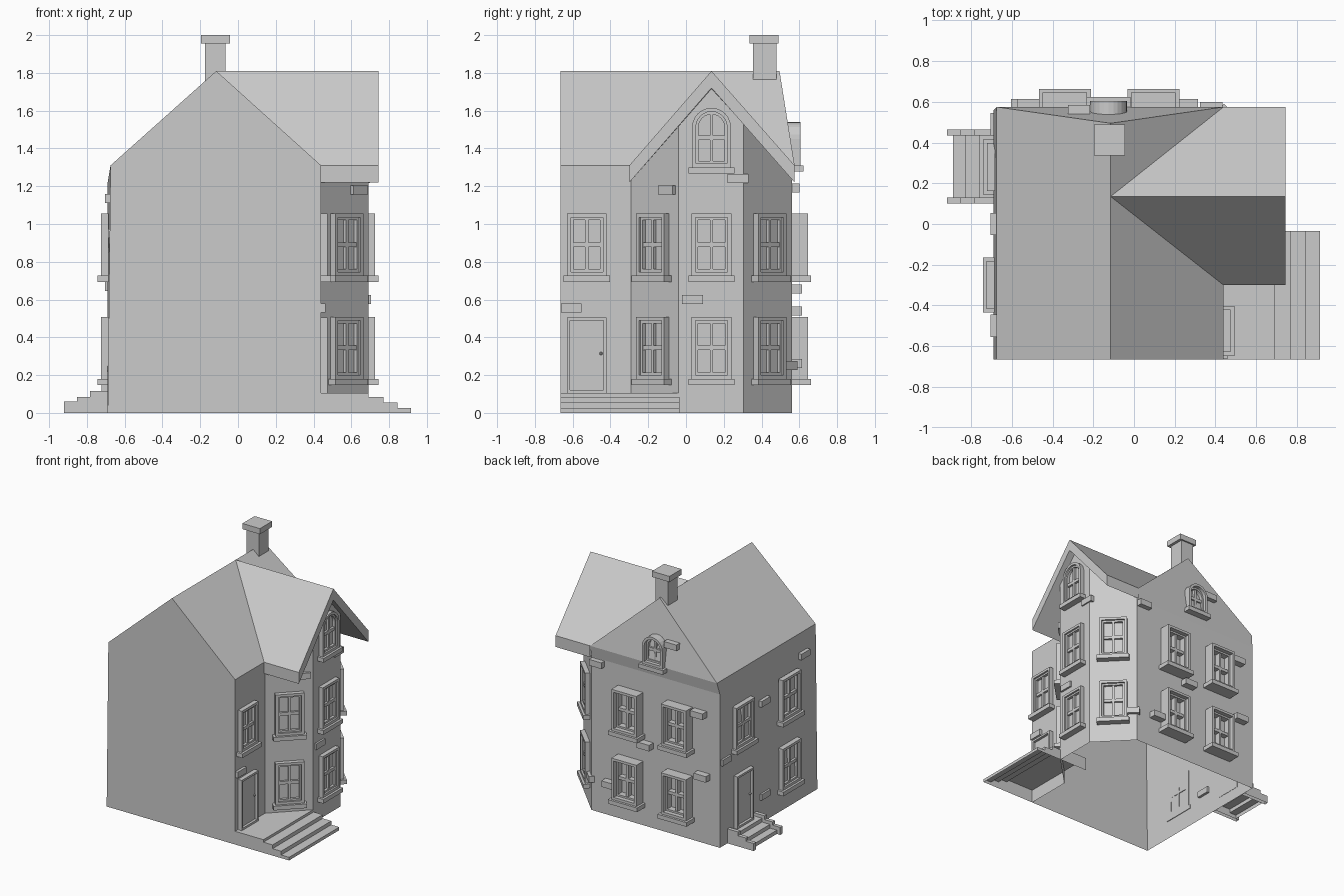
import bpy, bmesh, math
from mathutils import Matrix

cube = bpy.data.objects.get("Cube")
if cube:
    bpy.data.objects.remove(cube)

stone = bpy.data.materials.new("plain_grey")
stone.use_nodes = True
GREY = (0.6, 0.6, 0.6, 1)
stone.diffuse_color = GREY
stone.node_tree.nodes["Principled BSDF"].inputs["Base Color"].default_value = GREY


def finish(name, bm):
    bmesh.ops.recalc_face_normals(bm, faces=bm.faces)
    me = bpy.data.meshes.new(name)
    bm.to_mesh(me)
    bm.free()
    me.materials.append(stone)
    ob = bpy.data.objects.new(name, me)
    bpy.context.collection.objects.link(ob)
    return ob


def poly(bm, *pts):
    bm.faces.new([bm.verts.new(p) for p in pts])


def shell(name, faces):
    bm = bmesh.new()
    for f in faces:
        poly(bm, *f)
    bmesh.ops.remove_doubles(bm, verts=bm.verts, dist=0.001)
    return finish(name, bm)


def box(bm, m, x0, x1, y0, y1, z0, z1):
    size = Matrix.Diagonal((x1 - x0, y1 - y0, z1 - z0, 1))
    mid = Matrix.Translation(((x0 + x1) / 2, (y0 + y1) / 2, (z0 + z1) / 2))
    bmesh.ops.create_cube(bm, size=1, matrix=m @ mid @ size)


def wall_frame(x, y, angle):
    # local x runs along the wall, local -y points out of it
    return Matrix.Translation((x, y, 0)) @ Matrix.Rotation(math.radians(angle), 4, "Z")


def outline(w, z0, z1, arch):
    r = w / 2
    pts = [(-r, z0), (r, z0)]
    if arch:
        pts += [(r * math.cos(math.pi * i / 12), z1 - r + r * math.sin(math.pi * i / 12)) for i in range(13)]
    else:
        pts += [(r, z1), (-r, z1)]
    return pts


def ring(bm, m, w, z0, z1, arch, t, depth):
    # closed surround of thickness t that stands out from the wall
    loops = []
    for o, y in ((0, 0), (0, -depth), (t, -depth), (t, 0)):
        pts = outline(w - 2 * o, z0 + o, z1 - o, arch)
        loops.append([bm.verts.new(m @ Matrix.Translation((u, y, v)).translation) for u, v in pts])
    n = len(loops[0])
    for k in range(4):
        a, b = loops[k], loops[(k + 1) % 4]
        for i in range(n):
            j = (i + 1) % n
            bm.faces.new((a[i], a[j], b[j], b[i]))


def window(name, x, y, angle, z0, z1, w=0.21, depth=0.035, arch=False):
    m = wall_frame(x, y, angle)
    bm = bmesh.new()
    ring(bm, m, w, z0, z1, arch, 0.02, depth)
    ring(bm, m, w - 0.04, z0 + 0.02, z1 - 0.02, arch, 0.014, depth * 0.6)
    # glazing bars
    mid, d = (z0 + z1) / 2, depth * 0.5
    box(bm, m, -0.009, 0.009, -d, 0, z0 + 0.03, z1 - 0.03)
    box(bm, m, 0.03 - w / 2, w / 2 - 0.03, -d, 0, mid - 0.012, mid + 0.012)
    # sill
    box(bm, m, -w / 2 - 0.018, w / 2 + 0.018, -depth - 0.018, 0, z0 - 0.033, z0)
    finish(name, bm)


def door(name, x, y, angle, z0, z1, w=0.21):
    m = wall_frame(x, y, angle)
    bm = bmesh.new()
    ring(bm, m, w, z0, z1, False, 0.016, 0.035)
    box(bm, m, 0.016 - w / 2, w / 2 - 0.016, -0.015, 0, z0 + 0.01, z1 - 0.016)
    knob = m @ Matrix.Translation((w / 2 - 0.03, -0.02, z0 + 0.21))
    bmesh.ops.create_uvsphere(bm, u_segments=8, v_segments=6, radius=0.009, matrix=knob)
    finish(name, bm)


# Main sizes
L, R, F, B = -0.69, 0.44, -0.665, 0.56
EL, EB = -0.675, 0.575             # left and back eaves
EAVE, TOP, RX = 1.31, 1.81, -0.115  # eave height, ridge height, ridge x
BX, BY, BF, BB = 0.69, 0.135, -0.04, 0.305   # bay face, bay ridge y, bay face ends
OX, Y0, Y1 = 0.745, -0.3, EB       # bay roof overhang and eaves
SLAB = 0.09
LOW = EAVE - SLAB


def under(y):
    # height of the bay roof underside
    half = (Y1 - Y0) / 2
    return LOW + (TOP - EAVE) * (1 - abs(y - (Y0 + Y1) / 2) / half)


# Walls, open at the bottom
c, e = -0.29, 0.56
shell("house_walls", [
    [(L, F, 0), (R, F, 0), (R, F, EAVE), (RX, F, TOP), (EL, F, EAVE)],
    [(R, F, 0), (R, c, 0), (R, c, EAVE), (R, F, EAVE)],
    [(L, B, 0), (L, F, 0), (EL, F, EAVE), (EL, EB, EAVE), (L, B, LOW)],
    [(R, B, 0), (L, B, 0), (L, B, LOW), (R, B, LOW)],
    [(R, B, LOW), (L, B, LOW), (EL, EB, EAVE), (R, EB, EAVE)],
])
shell("bay_walls", [
    [(R, c, 0), (BX, BF, 0), (BX, BF, under(BF)), (R, c, under(c))],
    [(BX, BF, 0), (BX, BB, 0), (BX, BB, under(BB)), (BX, BY, under(BY)), (BX, BF, under(BF))],
    [(BX, BB, 0), (R, e, 0), (R, e, under(e)), (BX, BB, under(BB))],
])

# Main roof with a steep hip at the back
apex, meet, front = (RX, 0.495, TOP), (RX, BY, TOP), (RX, F, TOP)
shell("main_roof", [
    [(EL, F, EAVE), front, meet, apex, (EL, EB, EAVE)],
    [(EL, EB, EAVE), apex, (R, EB, EAVE)],
    [(R, F, EAVE), (R, Y0, EAVE), meet, front],
    [(R, EB, EAVE), apex, meet],
])

# Bay gable roof: top, edge, underside and eave for both slopes
bay = []
for y in (Y0, Y1):
    bay += [
        [(R, y, EAVE), (OX, y, EAVE), (OX, BY, TOP), meet],
        [(OX, y, EAVE), (OX, y, LOW), (OX, BY, TOP - SLAB), (OX, BY, TOP)],
        [(R, y, LOW), (OX, y, LOW), (OX, BY, TOP - SLAB), (R, BY, TOP - SLAB)],
        [(R, y, LOW), (OX, y, LOW), (OX, y, EAVE), (R, y, EAVE)],
    ]
shell("bay_roof", bay)

# Chimney
bm = bmesh.new()
I = Matrix.Identity(4)
box(bm, I, -0.175, -0.065, 0.355, 0.478, 1.6, 1.955)
box(bm, I, -0.197, -0.043, 0.337, 0.49, 1.955, 2.0)
finish("chimney", bm)


def steps(name, profile, y0, y1):
    # stair shell from (x, height) pairs, open below
    faces, prev = [], 0
    for (xa, z), (xb, _) in zip(profile, profile[1:]):
        faces.append([(xa, y0, prev), (xa, y1, prev), (xa, y1, z), (xa, y0, z)])
        faces.append([(xa, y0, z), (xa, y1, z), (xb, y1, z), (xb, y0, z)])
        for y in (y0, y1):
            faces.append([(xa, y, 0), (xb, y, 0), (xb, y, z), (xa, y, z)])
        prev = z
    return shell(name, faces)


steps("right_steps", [(0.915, 0.025), (0.845, 0.055), (0.77, 0.085), (0.69, 0.105), (R, 0)], F, -0.035)
steps("left_steps", [(-0.89, 0.03), (-0.83, 0.06), (-0.76, 0.09), (L, 0)], 0.13, 0.435)
for label, y in (("front", 0.1), ("back", 0.435)):
    steps("left_step_curb_" + label, [(-0.92, 0.06), (-0.852, 0.085), (-0.783, 0.115), (L, 0)], y, y + 0.03)

# Windows on two floors, with doors below on both sides
for floor, z in (("lower", 0.18), ("upper", 0.727)):
    t = z + 0.328
    window(floor + "_bay_window", BX, BY, 90, z, t)
    window(floor + "_bay_front_window", 0.565, -0.165, 45, z, t)
    window(floor + "_bay_back_window", 0.565, 0.4325, 135, z, t)
    window(floor + "_left_window", -0.685, -0.3, -90, z, t, 0.235, 0.04)
    for side, x in (("left", 0.095), ("right", -0.34)):
        window(floor + "_back_window_" + side, x, B, 180, z, t, 0.22, 0.085)
window("side_window", R, -0.525, 90, 0.727, 1.055)
window("left_window_over_door", -0.683, 0.28, -90, 0.727, 1.055, 0.235, 0.04)
window("bay_gable_window", BX, BY, 90, 1.3, 1.615, 0.205, 0.035, True)
window("back_gable_window", -0.125, 0.535, 180, 1.31, 1.54, 0.18, 0.07, True)
door("right_door", R, -0.525, 90, 0.105, 0.505)
door("left_door", -0.688, 0.28, -90, 0.09, 0.505)

# Loose bricks standing out of the walls: x, y, wall angle, height, stand-out
bricks = [
    (0.635, -0.095, 45, 1.18, 0.02), (BX, 0.035, 90, 0.6, 0.015),
    (BX, 0.275, 90, 1.24, 0.01), (R, -0.607, 90, 0.555, 0.022),
    (0.46, 0.53, 135, 0.25, 0.03), (0.38, B, 180, 1.19, 0.04),
    (-0.52, B, 180, 1.03, 0.055), (-0.05, B, 180, 0.655, 0.055),
    (0.26, B, 180, 0.262, 0.055), (-0.55, B, 180, 0.54, 0.055),
    (-0.27, 0.545, 180, 1.5, 0.04), (L, -0.5, -90, 1.135, 0.015),
    (L, 0, -90, 0.95, 0.015), (L, 0.49, -90, 0.67, 0.015),
    (L, 0, -90, 0.21, 0.015),
]
for x, y, angle, z, out in bricks:
    bm = bmesh.new()
    box(bm, wall_frame(x, y, angle), -0.055, 0.055, -out, 0.02, z - 0.024, z + 0.024)
    finish("brick", bm)
